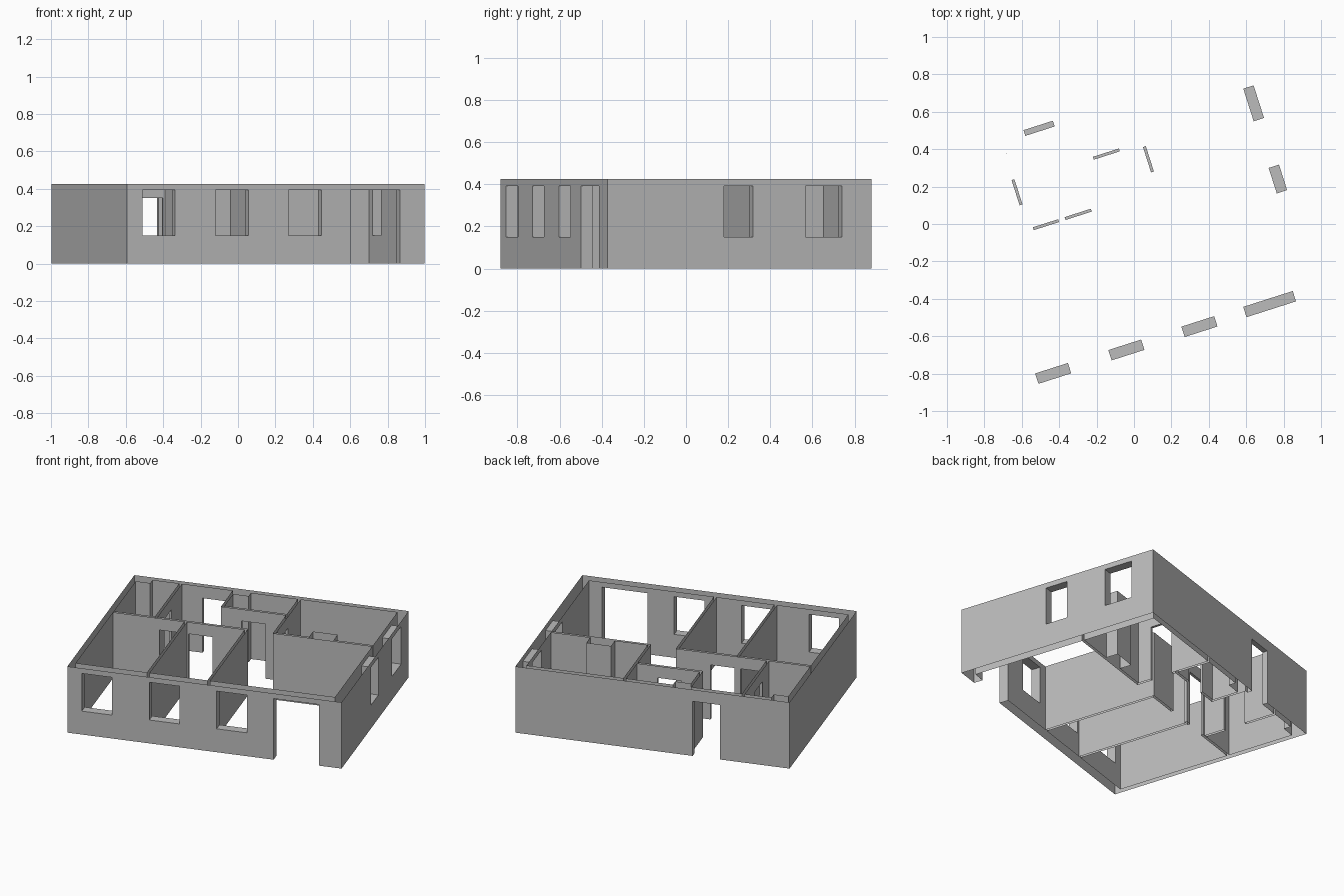
import bpy
import bmesh
import math
from mathutils import Matrix, Vector

if "Cube" in bpy.data.objects:
    bpy.data.objects.remove(bpy.data.objects["Cube"], do_unlink=True)

TURN = math.radians(17.75)   # the house is turned on its plot
HEIGHT = 0.425
HALF_U, HALF_V = 0.835, 0.658
THICK, THIN, PART = 0.058, 0.032, 0.016
IN_L, IN_R = -HALF_U + THIN, HALF_U - THICK
IN_F, IN_B = -HALF_V + THICK, HALF_V - THIN

plaster = bpy.data.materials.new("grey_plaster")
plaster.use_nodes = True
GREY = (0.5, 0.5, 0.5, 1)
plaster.diffuse_color = GREY
plaster.node_tree.nodes["Principled BSDF"].inputs["Base Color"].default_value = GREY

# Plan rectangles (u0, u1, v0, v1) of each group of walls
MID0, MID1 = 0.132, 0.132 + PART
plans = {
    "outer_walls": [
        (-HALF_U, HALF_U, -HALF_V, IN_F),
        (-HALF_U, HALF_U, IN_B, HALF_V),
        (-HALF_U, IN_L, IN_F, IN_B),
        (IN_R, HALF_U, IN_F, IN_B),
    ],
    "partition_walls": [
        (IN_L, PART, MID0, MID1),              # bedroom corridor wall
        (0.171, IN_R, MID0, MID1),             # living room wall
        (-0.368, -0.352, IN_F, MID0),          # between bedrooms
        (0, PART, IN_F, MID0),
        (-0.552, -0.536, MID1, IN_B),          # bathroom wall
        (-0.226, -0.21, 0.393, IN_B),          # small room side
        (-0.21, 0.171, 0.393, 0.409),          # small room front
        (0.171, 0.187, MID1, IN_B),            # kitchen wall
    ],
    "service_shafts": [
        (IN_L, -0.715, 0.58, IN_B),
        (-0.21, -0.115, 0.58, IN_B),
        (0.387, 0.537, MID1, 0.225),
    ],
}

# Openings: plan rectangle plus bottom and top
SILL, HEAD, DOOR = 0.15, 0.392, 0.35
openings = [(u, u + 0.184, -HALF_V, IN_F, SILL, HEAD) for u in (-0.747, -0.336, 0.074)]
openings += [(IN_R, HALF_U, v0, v1, SILL, HEAD) for v0, v1 in ((-0.077, 0.066), (0.328, 0.511))]
openings += [
    (0.421, 0.699, -HALF_V, IN_F, 0, HEAD),      # wide front opening
    (-0.41, -0.245, IN_B, HALF_V, 0, DOOR),      # back door
    (-0.10, 0.046, 0.393, 0.409, 0, DOOR),
    (0.171, 0.187, 0.235, 0.377, 0, DOOR),
    (-0.552, -0.536, 0.281, 0.423, 0, DOOR),
    (-0.52, -0.378, MID0, MID1, 0, DOOR),
    (-0.342, -0.195, MID0, MID1, 0, DOOR),
]

# Grid lines taken from every wall and opening edge
rects = [r for group in plans.values() for r in group]
us = sorted({round(x, 4) for r in rects + openings for x in r[:2]})
vs = sorted({round(y, 4) for r in rects + openings for y in r[2:4]})
zs = sorted({0, HEIGHT} | {z for o in openings for z in o[4:]})
axes = (us, vs, zs)


def inside(rect, p):
    return all(rect[2 * a] < p[a] < rect[2 * a + 1] for a in range(len(rect) // 2))


def owner(cell):
    """Name of the wall group that fills a grid cell, or None."""
    if any(not 0 <= c < len(ax) - 1 for c, ax in zip(cell, axes)):
        return None
    p = [(ax[c] + ax[c + 1]) / 2 for c, ax in zip(cell, axes)]
    if any(inside(o, p) for o in openings):
        return None
    for name, group in plans.items():
        if any(inside(r, p) for r in group):
            return name
    return None


cells = {}
for i in range(len(us) - 1):
    for j in range(len(vs) - 1):
        for k in range(len(zs) - 1):
            name = owner((i, j, k))
            if name:
                cells[i, j, k] = name


def build(name):
    """Skin one wall group, leaving the tops and undersides open."""
    bm = bmesh.new()
    for cell in [c for c, n in cells.items() if n == name]:
        for axis in range(3):
            for side in (0, 1):
                near = list(cell)
                near[axis] += 2 * side - 1
                rim = axis == 2 and not 0 <= near[2] < len(zs) - 1
                if rim or tuple(near) in cells:
                    continue
                b, c = (axis + 1) % 3, (axis + 2) % 3
                corners = []
                for db, dc in ((0, 0), (1, 0), (1, 1), (0, 1)):
                    p = Vector()
                    p[axis] = axes[axis][cell[axis] + side]
                    p[b] = axes[b][cell[b] + db]
                    p[c] = axes[c][cell[c] + dc]
                    corners.append(bm.verts.new(p))
                bm.faces.new(corners if side else corners[::-1])
    bmesh.ops.remove_doubles(bm, verts=bm.verts, dist=0.0002)
    bmesh.ops.dissolve_limit(bm, angle_limit=0.01, verts=bm.verts, edges=bm.edges)
    bm.transform(Matrix.Rotation(TURN, 4, "Z"))
    mesh = bpy.data.meshes.new(name)
    bm.to_mesh(mesh)
    bm.free()
    mesh.materials.append(plaster)
    bpy.context.collection.objects.link(bpy.data.objects.new(name, mesh))


for group_name in plans:
    build(group_name)
